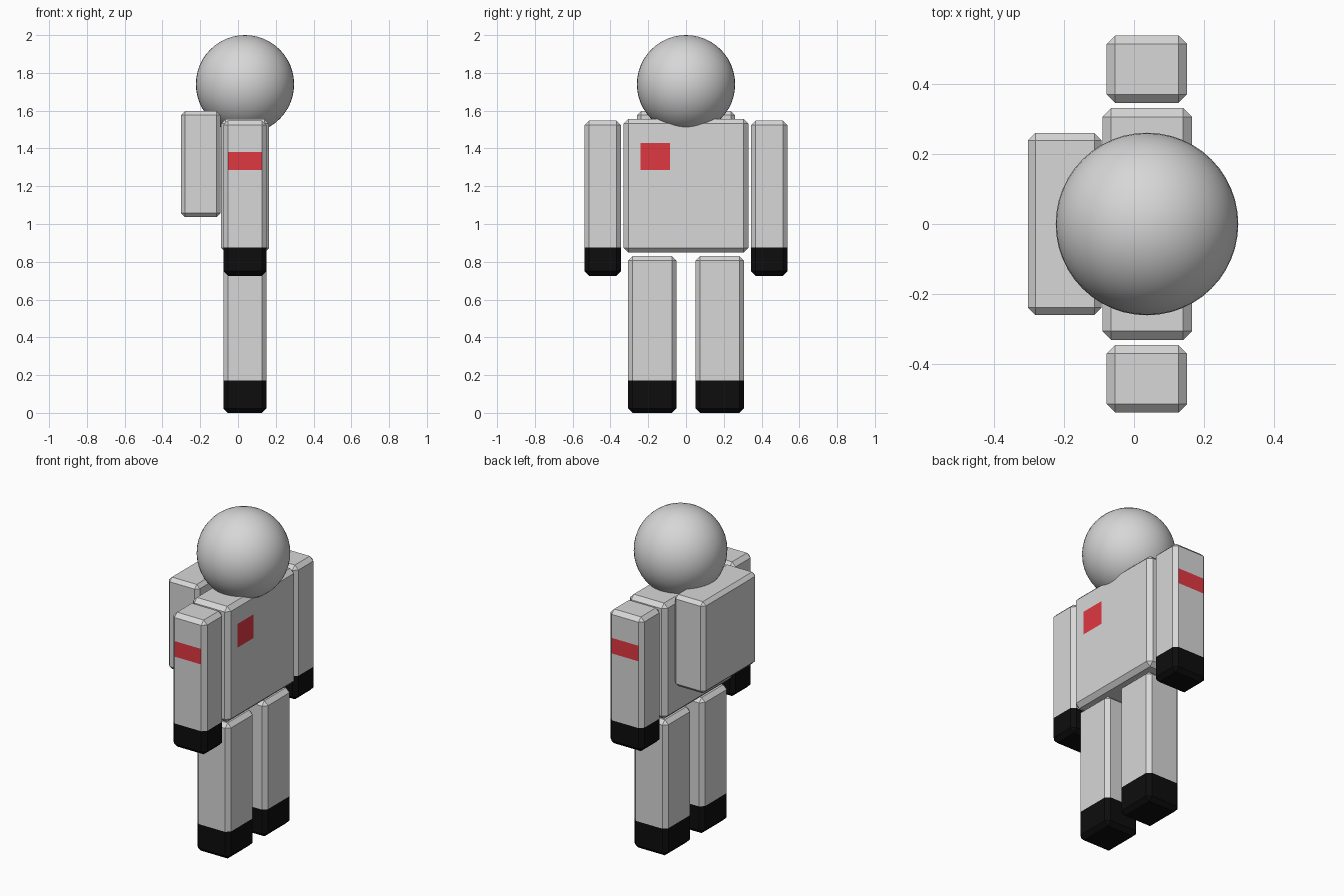
import bpy, bmesh
from mathutils import Vector

if "Cube" in bpy.data.objects:
    bpy.data.objects.remove(bpy.data.objects["Cube"])


def material(name, rgb):
    m = bpy.data.materials.new(name)
    m.diffuse_color = (*rgb, 1)
    m.use_nodes = True
    m.node_tree.nodes["Principled BSDF"].inputs["Base Color"].default_value = m.diffuse_color
    return m


MATS = [material("light_grey", (0.68, 0.68, 0.68)),
        material("black", (0.004, 0.004, 0.004)),
        material("red", (0.745, 0.04, 0.053))]
GREY, BLACK, RED = range(3)


def finish(bm, name):
    me = bpy.data.meshes.new(name)
    bm.to_mesh(me)
    bm.free()
    for m in MATS:
        me.materials.append(m)
    ob = bpy.data.objects.new(name, me)
    bpy.context.collection.objects.link(ob)
    return ob


def block(name, lo, hi, bevel, cuts=(), rule=None):
    """Chamfered box, cut along (axis, position) planes, coloured by a face rule."""
    lo, hi = Vector(lo), Vector(hi)
    bm = bmesh.new()
    bmesh.ops.create_cube(bm, size=1)
    for v in bm.verts:
        v.co = (lo + hi) / 2 + v.co * (hi - lo)
    bmesh.ops.bevel(bm, geom=bm.edges[:], offset=bevel, segments=1,
                    affect='EDGES', clamp_overlap=True)
    for axis, pos in cuts:
        point, normal = Vector(), Vector()
        point[axis], normal[axis] = pos, 1
        bmesh.ops.bisect_plane(bm, geom=bm.verts[:] + bm.edges[:] + bm.faces[:],
                               plane_co=point, plane_no=normal)
    bm.normal_update()
    if rule:
        for f in bm.faces:
            f.material_index = rule(f.calc_center_median(), f.normal)
    return finish(bm, name)


# Torso with a square chest badge on the +x face
def torso_rule(c, n):
    badge = n.x > 0.9 and -0.24 < c.y < -0.085 and 1.285 < c.z < 1.43
    return RED if badge else GREY


block("torso", (-0.09, -0.33, 0.848), (0.165, 0.33, 1.556), 0.025,
      [(1, -0.24), (1, -0.085), (2, 1.285), (2, 1.43)], torso_rule)

# Backpack behind the torso
block("backpack", (-0.302, -0.259, 1.036), (-0.092, 0.259, 1.597), 0.021)

# Arms with dark hands and an outer stripe, legs with dark boots
for side, label in ((-1, "right"), (1, "left")):
    def arm_rule(c, n):
        if c.z < 0.876:
            return BLACK
        return RED if n.y * side > 0.9 and 1.285 < c.z < 1.38 else GREY

    def leg_rule(c, n):
        return BLACK if c.z < 0.172 else GREY

    y0, y1 = sorted((side * 0.345, side * 0.537))
    block(label + "_arm", (-0.078, y0, 0.726), (0.151, y1, 1.548), 0.024,
          [(2, 0.876), (2, 1.285), (2, 1.38)], arm_rule)
    y0, y1 = sorted((side * 0.05, side * 0.306))
    block(label + "_leg", (-0.078, y0, 0.0), (0.151, y1, 0.83), 0.024,
          [(2, 0.172)], leg_rule)

# Round head
bm = bmesh.new()
bmesh.ops.create_uvsphere(bm, u_segments=48, v_segments=24, radius=0.26)
for v in bm.verts:
    v.co += Vector((0.037, 0, 1.74))
for f in bm.faces:
    f.smooth = True
finish(bm, "head")
